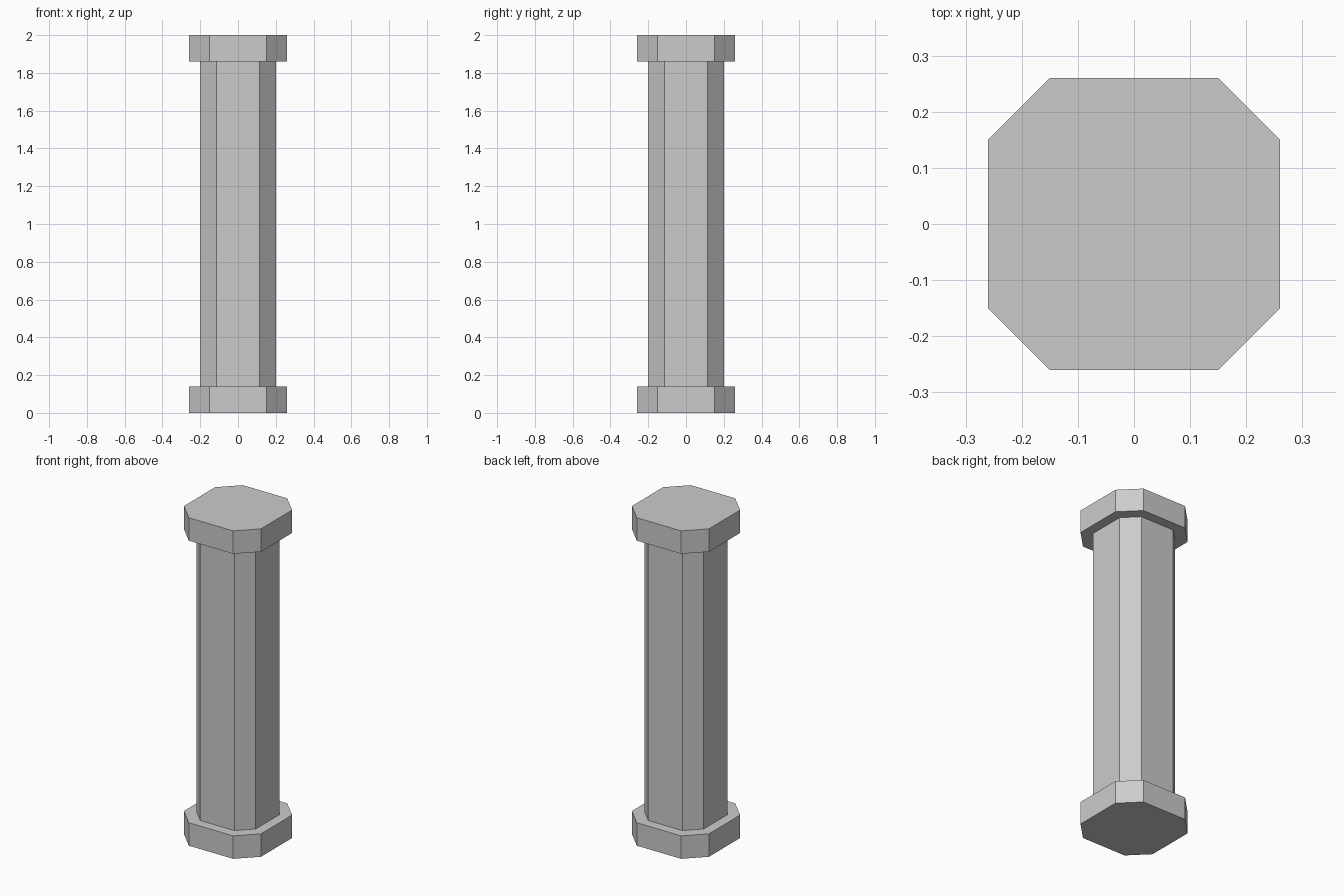
import bpy
import bmesh

if "Cube" in bpy.data.objects:
    bpy.data.objects.remove(bpy.data.objects["Cube"])


def octagonal_prism(name, half, corner, z0, z1):
    """Square prism with chamfered corners: flats at +-half, ending at +-corner."""
    outline = [(half, -corner), (half, corner), (corner, half), (-corner, half),
               (-half, corner), (-half, -corner), (-corner, -half), (corner, -half)]
    bm = bmesh.new()
    base = bm.faces.new([bm.verts.new((x, y, z0)) for x, y in outline])
    top = bmesh.ops.extrude_face_region(bm, geom=[base], use_keep_orig=True)
    verts = [g for g in top["geom"] if isinstance(g, bmesh.types.BMVert)]
    bmesh.ops.translate(bm, verts=verts, vec=(0, 0, z1 - z0))
    bmesh.ops.recalc_face_normals(bm, faces=bm.faces)
    mesh = bpy.data.meshes.new(name)
    bm.to_mesh(mesh)
    bm.free()
    obj = bpy.data.objects.new(name, mesh)
    bpy.context.collection.objects.link(obj)
    return obj


CAP = 0.14      # plinth and capital thickness
HEIGHT = 2.0

# Wide slabs at the bottom and top
octagonal_prism("column_base", 0.26, 0.15, 0, CAP)
octagonal_prism("column_capital", 0.26, 0.15, HEIGHT - CAP, HEIGHT)

# Slimmer shaft, sunk slightly into both slabs
octagonal_prism("column_shaft", 0.20, 0.115, CAP - 0.02, HEIGHT - CAP + 0.02)
